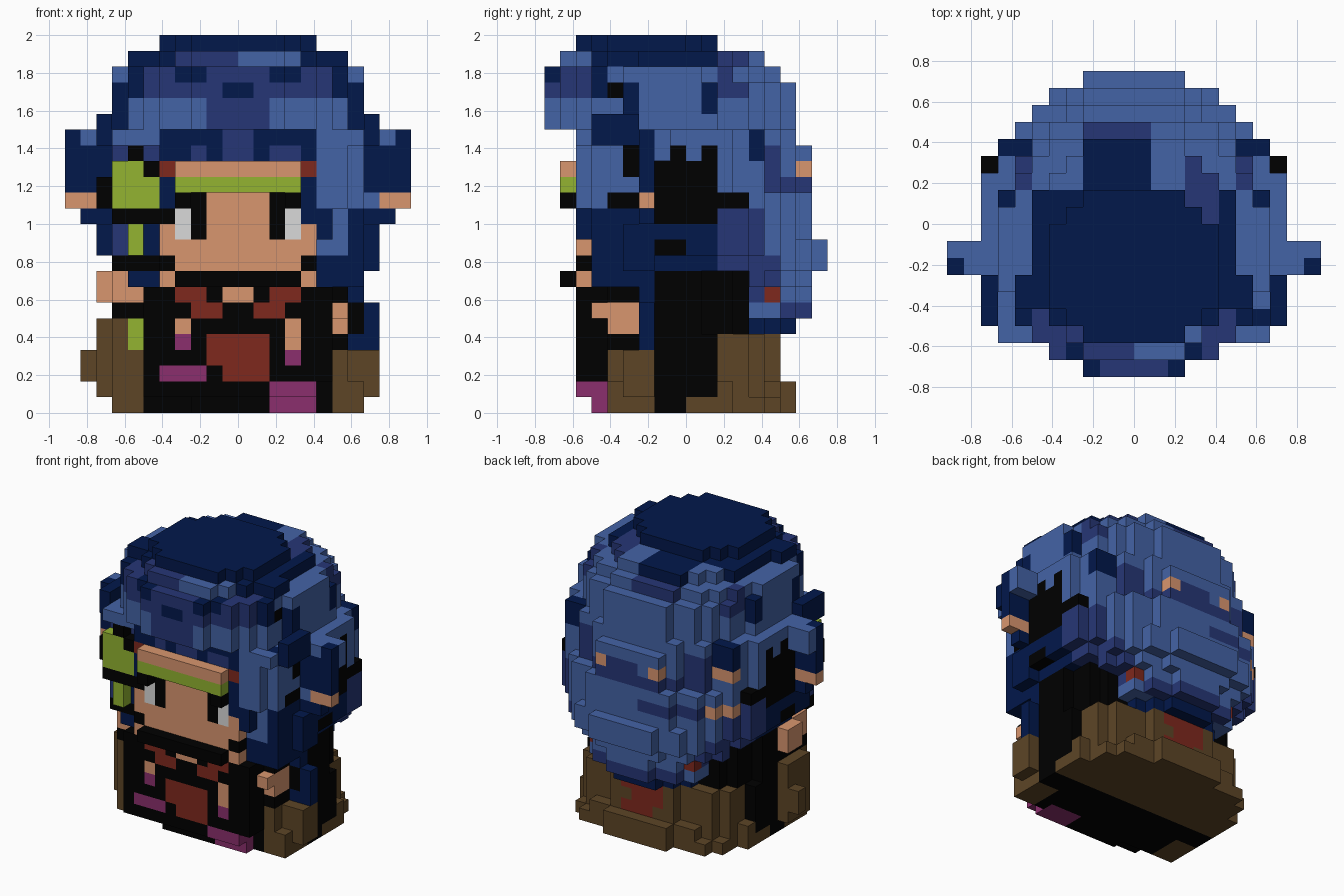
import bpy
import bmesh
from itertools import product

if "Cube" in bpy.data.objects:
    bpy.data.objects.remove(bpy.data.objects["Cube"], do_unlink=True)

UNIT = 1 / 12
cells = {}  # block position -> (part name, colour name)

PALETTE = {
    "navy": "02184b", "mid_blue": "263676", "light_blue": "4463a6",
    "skin": "d9966f", "black": "000000", "brown": "5d4526",
    "dark_red": "7f281d", "purple": "8b2f6d", "green": "93b431",
    "pale_grey": "dadada",
}


def linear(code, start):
    v = int(code[start:start + 2], 16) / 255
    return v / 12.92 if v < 0.04 else ((v + 0.055) / 1.055) ** 2.4


def make_material(name):
    mat = bpy.data.materials.new(name)
    mat.use_nodes = True
    colour = [linear(PALETTE[name], s) for s in (0, 2, 4)] + [1]
    mat.diffuse_color = colour
    shader = mat.node_tree.nodes["Principled BSDF"]
    shader.inputs["Base Color"].default_value = colour
    shader.inputs["Roughness"].default_value = 0.9
    return mat


materials = {name: make_material(name) for name in PALETTE}


def box(part, colour, xs, ys, zs, mirror=False):
    """Fill a block range; ends are exclusive."""
    for i, j, k in product(range(*xs), range(*ys), range(*zs)):
        cells[i, j, k] = (part, colour)
        if mirror:
            cells[-1 - i, j, k] = (part, colour)


def paint(part, colour, xs, ys, zs, mirror=False):
    """Recolour blocks that already belong to a part."""
    for i, j, k in product(range(*xs), range(*ys), range(*zs)):
        for key in ((i, j, k), (-1 - i, j, k))[:2 if mirror else 1]:
            if key in cells and cells[key][0] == part:
                cells[key] = (part, colour)


def round_layers(part, rows, rule, power, back_only=-9):
    """Stack rounded layers: bottom, top, half width, front, back."""
    for low, high, half, front, back in rows:
        mid, depth = (front + back) / 2, (back - front) / 2
        for i, j, k in product(range(-half, half), range(front, back), range(low, high)):
            u, v = abs(i + 0.5) / half, abs(j + 0.5 - mid) / depth
            if u ** power + v ** power <= 1 and j >= back_only:
                cells[i, j, k] = (part, rule(i, j, k))


# Body and cloak
def body_colour(i, j, k):
    cloak = k < 5 and j >= (0 if k < 1 else 2)
    pouch = k < 4 and -6 < j < -2 and (i >= 6 or i < -6)
    return "brown" if cloak or pouch else "black"


round_layers("body", [(0, 1, 8, -6, 7), (1, 2, 8, -7, 7), (2, 4, 8, -7, 6),
                      (4, 5, 8, -7, 6), (5, 9, 8, -7, 5)], body_colour, 2.2)
box("body", "black", (-6, 6), (-7, -4), (2, 8))
box("body", "black", (-6, 5), (-7, -4), (1, 2))
box("body", "brown", (6, 8), (-5, -2), (0, 2), True)
paint("body", "dark_red", (-2, 2), (4, 7), (4, 5))
paint("body", "dark_red", (-2, 1), (5, 7), (3, 4))
paint("body", "dark_red", (-1, 2), (5, 7), (2, 3))


# Hair
def hair_colour(i, j, k):
    wide = abs(i + 0.5)
    if k == 23:
        return "navy"
    if k == 22:
        if j < -6:
            return "mid_blue" if i < 0 else "light_blue"
        if 2 < i < 5 and -2 < j < 4:
            return "mid_blue"
        return "navy" if j < 2 or -4 < i < 1 else "light_blue"
    if k == 21:
        if j < -5:
            return "mid_blue" if wide < 2 or 4 < wide < 6 else "navy"
        if -4 < i < 1 and j < 6:
            return "mid_blue" if j == 5 else "navy"
        return "light_blue"
    if k == 20 and j < -5:
        return "navy" if wide < 1 or wide > 6 else "mid_blue"
    if k > 15 and j < -4:
        if wide < 2 or j == -9:
            return "mid_blue" if wide < 2 else "light_blue"
        if wide > 7 and j < -5:
            return "navy"
        return "navy" if k < 18 and wide < 5 else "light_blue"
    if k < 13 and j < 2:
        return "navy"
    if 8 < k < 13 and j < 5 or 6 < k < 10 and j < 6:
        return "mid_blue"
    return "light_blue"


round_layers("hair", [(5, 6, 5, -7, 7), (6, 8, 6, -7, 8), (8, 9, 8, -7, 8)],
             hair_colour, 2.2, back_only=4)
round_layers("hair", [(9, 11, 7, -7, 9), (10, 14, 9, -7, 8), (9, 10, 8, -7, 8),
                      (14, 18, 9, -7, 7), (22, 23, 6, -8, 5), (23, 24, 5, -7, 2)],
             hair_colour, 2.4)
round_layers("hair", [(18, 21, 8, -9, 7), (21, 22, 8, -9, 6)], hair_colour, 2.2)
box("hair", "light_blue", (-3, 3), (7, 8), (14, 17))
box("hair", "navy", (6, 7), (-5, -3), (22, 23), True)

# Locks framing the face under the brim
box("hair", "light_blue", (5, 8), (-7, -3), (17, 18), True)
box("hair", "navy", (8, 9), (-6, -3), (17, 19), True)
box("hair", "light_blue", (5, 7), (-7, -4), (13, 17))
box("hair", "light_blue", (7, 8), (-6, -4), (13, 17))
box("hair", "mid_blue", (-8, -5), (-6, -4), (13, 17))
paint("hair", "mid_blue", (-9, -7), (-7, -3), (14, 17))
paint("hair", "navy", (6, 8), (-6, -5), (17, 18))

# Darker locks over the sides and back
paint("hair", "navy", (6, 9), (-4, -3), (17, 21), True)
paint("hair", "navy", (6, 9), (1, 2), (19, 21), True)
paint("hair", "navy", (6, 9), (4, 5), (16, 18), True)
paint("hair", "mid_blue", (6, 8), (2, 4), (20, 22), True)
paint("hair", "mid_blue", (4, 9), (5, 7), (14, 17), True)
paint("hair", "mid_blue", (-5, 4), (6, 9), (14, 15))
paint("hair", "mid_blue", (-1, 2), (6, 9), (15, 16))
paint("hair", "mid_blue", (-6, -1), (6, 9), (12, 13))
paint("hair", "navy", (-7, 7), (4, 7), (5, 6))
paint("hair", "mid_blue", (-7, 7), (6, 9), (6, 7))
paint("hair", "dark_red", (4, 5), (5, 6), (7, 8), True)
paint("hair", "black", (5, 8), (-5, -4), (20, 21))
for spot in (-3, 2):
    paint("hair", "skin", (spot, spot + 1), (6, 8), (15, 16))
paint("hair", "skin", (-8, -6), (4, 6), (15, 16))
paint("hair", "skin", (-8, -6), (4, 6), (12, 13))

# Dark hollows beside the head
paint("hair", "black", (7, 9), (-2, 2), (12, 16), True)
paint("hair", "black", (7, 9), (-1, 0), (16, 17), True)
paint("hair", "black", (7, 9), (1, 2), (16, 17), True)
paint("hair", "black", (7, 9), (-4, -3), (15, 17), True)
paint("hair", "black", (7, 9), (-5, -3), (13, 14), True)
paint("hair", "black", (7, 9), (2, 4), (13, 14), True)
paint("hair", "black", (7, 9), (-2, 0), (10, 11), True)

# Ears with hair tufts over them
box("ear", "skin", (9, 11), (-3, -2), (13, 14), True)
box("side_tuft", "navy", (8, 11), (-3, -2), (14, 18), True)
box("side_tuft", "light_blue", (8, 10), (-3, -2), (17, 18), True)
box("side_tuft", "light_blue", (8, 11), (-2, -1), (16, 18), True)
box("side_tuft", "navy", (8, 10), (-3, -2), (12, 13), True)

# Long strands beside the body
box("side_strand", "navy", (8, 9), (-3, -2), (4, 7))
box("side_strand", "navy", (7, 8), (-3, -2), (4, 5))
box("side_strand", "navy", (7, 8), (-3, -2), (7, 9))
box("side_strand", "navy", (-9, -7), (-4, -2), (10, 12))
box("side_strand", "navy", (8, 9), (-4, -2), (9, 12))
box("side_strand", "navy", (-7, -5), (-6, -4), (8, 13))
box("side_strand", "navy", (5, 8), (-6, -3), (8, 13))
box("side_strand", "light_blue", (5, 7), (-6, -5), (10, 13))
box("side_strand", "navy", (5, 6), (-7, -6), (11, 13))

# Face
box("face", "skin", (-4, 4), (-7, -4), (9, 10))
box("face", "skin", (-5, 5), (-7, -4), (10, 12))
box("face", "skin", (-4, 4), (-7, -4), (12, 15))
box("face", "skin", (4, 5), (-7, -6), (8, 9), True)
box("face", "black", (4, 5), (-7, -6), (9, 10), True)
box("eyes", "pale_grey", (3, 4), (-7, -6), (11, 13), True)
box("eyes", "black", (2, 3), (-7, -6), (11, 14), True)
box("eyes", "black", (3, 4), (-8, -6), (13, 14), True)
box("fringe", "navy", (4, 5), (-7, -5), (12, 15), True)
box("fringe", "navy", (-5, 5), (-7, -5), (16, 18))
box("fringe", "mid_blue", (-1, 1), (-7, -5), (16, 18))
box("fringe", "mid_blue", (-3, -2), (-7, -5), (16, 17))
box("fringe", "mid_blue", (2, 4), (-7, -5), (16, 17))

# Headband with a bow on one side
box("headband", "green", (-4, 4), (-8, -6), (14, 15))
box("forehead", "skin", (-4, 4), (-8, -6), (15, 16))
box("headband", "dark_red", (4, 5), (-7, -6), (15, 16), True)
box("bow", "green", (-8, -5), (-7, -5), (13, 15))
box("bow", "green", (-8, -6), (-7, -6), (15, 16))
box("bow", "black", (-6, -5), (-7, -6), (15, 16))
box("bow", "black", (-7, -6), (-7, -6), (16, 17))
box("bow", "black", (-8, -4), (-7, -5), (12, 13))
box("bow", "black", (-9, -8), (-6, -4), (13, 15))
box("bow_tail", "green", (-7, -6), (-7, -6), (10, 12))
box("bow_tail", "mid_blue", (-8, -7), (-6, -5), (10, 12))
box("bow_tail", "black", (-8, -5), (-6, -5), (9, 10))

# Clothing
box("collar", "black", (-4, 4), (-8, -5), (8, 9))
box("scarf", "dark_red", (2, 4), (-7, -6), (7, 8), True)
box("scarf", "dark_red", (1, 3), (-7, -6), (6, 7), True)
box("neck", "skin", (-1, 1), (-7, -6), (7, 8))
box("apron", "dark_red", (-2, 2), (-7, -6), (3, 5))
box("apron", "dark_red", (-1, 2), (-7, -6), (2, 3))
box("trim", "purple", (-5, -2), (-7, -6), (2, 3))
box("ties", "skin", (-4, -3), (-7, -6), (5, 6))
box("ties", "purple", (-4, -3), (-7, -6), (4, 5))
box("ties", "skin", (3, 4), (-7, -6), (4, 6))
box("ties", "purple", (3, 4), (-7, -6), (3, 4))
box("shoe", "purple", (2, 5), (-7, -4), (1, 2))
box("shoe", "purple", (2, 5), (-6, -4), (0, 1))

# Arms, hands and pouches
box("right_hand", "skin", (-9, -7), (-3, -1), (7, 9))
box("right_hand", "skin", (-8, -5), (-5, -2), (7, 9))
box("right_arm", "black", (-8, -5), (-5, -3), (6, 7))
box("left_arm", "black", (5, 7), (-5, -3), (7, 8))
box("left_hand", "skin", (5, 7), (-6, -3), (6, 7))
box("left_hand", "skin", (6, 7), (-5, -3), (5, 6))
box("right_pouch", "brown", (-10, -8), (-2, -1), (2, 4))
box("right_pouch", "brown", (-9, -7), (-4, -1), (1, 6))
box("right_pouch", "brown", (-8, -6), (-5, -2), (2, 6))
box("right_pouch", "brown", (-6, -5), (-6, -2), (2, 6))
box("right_pouch", "green", (-7, -6), (-5, -4), (4, 6))
box("left_pouch", "brown", (6, 9), (-4, -2), (1, 4))

# Turn each part into a mesh of its exposed block faces
SIDES = [(axis, sign) for axis in range(3) for sign in (0, 1)]


def build_part(part):
    bm = bmesh.new()
    mesh = bpy.data.meshes.new(part)
    corners, slots = {}, []
    for cell, (owner, colour) in cells.items():
        if owner != part:
            continue
        for axis, sign in SIDES:
            near = list(cell)
            near[axis] += 2 * sign - 1
            if tuple(near) in cells:
                continue
            loop = []
            for a, b in ((0, 0), (1, 0), (1, 1), (0, 1)):
                p = list(cell)
                p[axis] += sign
                p[(axis + 1) % 3] += a
                p[(axis + 2) % 3] += b
                p = tuple(p)
                if p not in corners:
                    corners[p] = bm.verts.new([c * UNIT for c in p])
                loop.append(corners[p])
            if colour not in slots:
                slots.append(colour)
                mesh.materials.append(materials[colour])
            face = bm.faces.new(loop if sign else loop[::-1])
            face.material_index = slots.index(colour)
    bm.to_mesh(mesh)
    bm.free()
    bpy.context.scene.collection.objects.link(bpy.data.objects.new(part, mesh))


for name in sorted({owner for owner, _ in cells.values()}):
    build_part(name)
